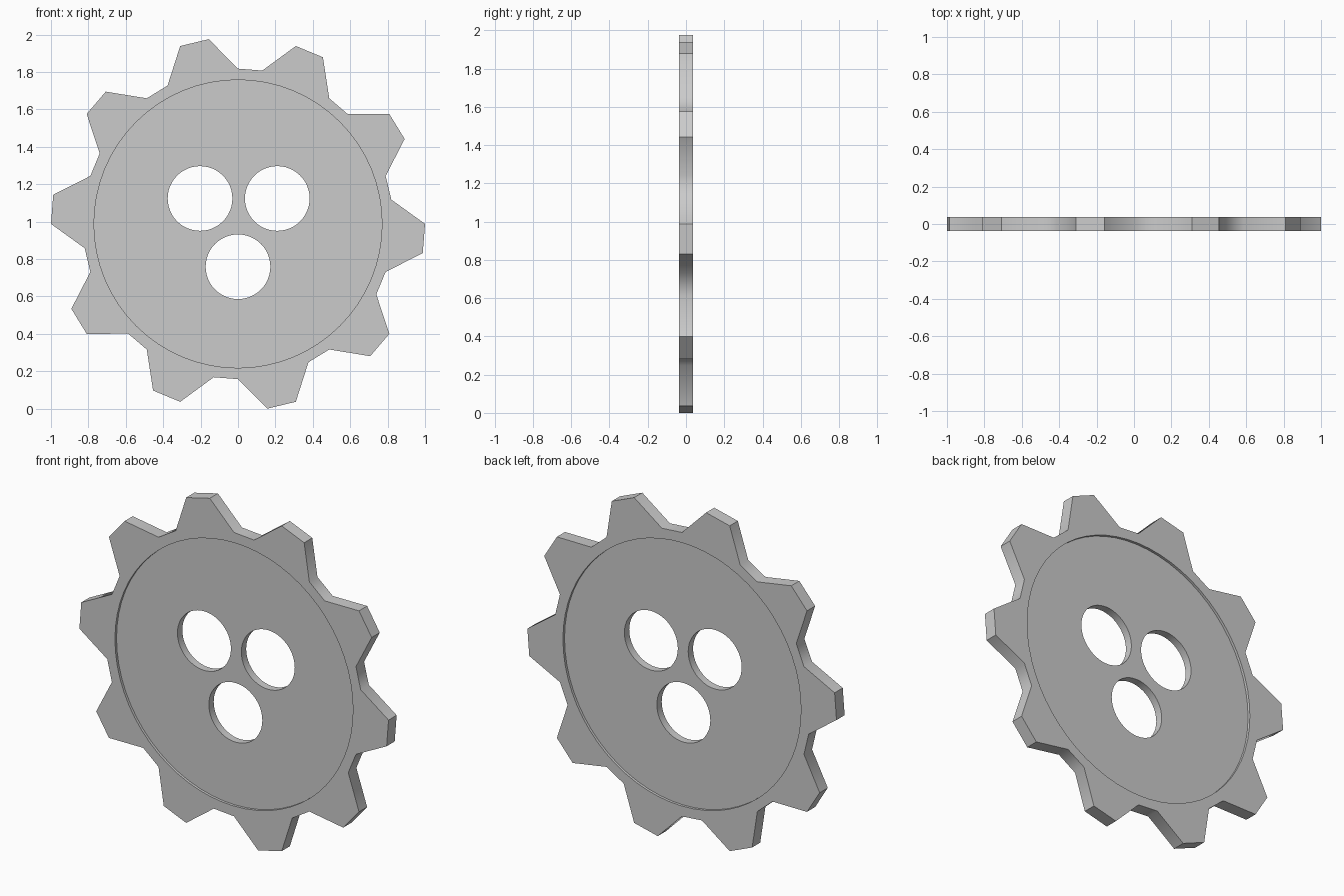
import bpy, bmesh
from math import sin, cos, radians, pi

if "Cube" in bpy.data.objects:
    bpy.data.objects.remove(bpy.data.objects["Cube"])

CZ = 0.988          # gear centre height
HALF = 0.0375       # half thickness of the toothed rim
WEB = 0.0225        # half thickness of the recessed web
TEETH = 10

# Toothed blank: two tip and two root points per tooth, extruded along y
bm = bmesh.new()
step = 360 / (TEETH * 4)
points = []
for i in range(TEETH * 4):
    r = 1.0 if i % 4 < 2 else 0.83
    a = radians(-i * step)
    points.append(bm.verts.new((r * cos(a), -HALF, r * sin(a))))
face = bm.faces.new(points)
ext = bmesh.ops.extrude_face_region(bm, geom=[face])
bmesh.ops.translate(bm, vec=(0, 2 * HALF, 0),
                    verts=[g for g in ext["geom"] if isinstance(g, bmesh.types.BMVert)])
bmesh.ops.recalc_face_normals(bm, faces=bm.faces)
mesh = bpy.data.meshes.new("gear_wheel")
bm.to_mesh(mesh)
bm.free()
gear = bpy.data.objects.new("gear_wheel", mesh)
gear.location.z = CZ
bpy.context.collection.objects.link(gear)


def cut_disc(name, x, y, z, radius, depth, sides):
    """Subtract a cylinder lying along y from the gear."""
    bpy.ops.mesh.primitive_cylinder_add(vertices=sides, radius=radius, depth=depth,
                                        location=(x, y, CZ + z), rotation=(pi / 2, 0, 0))
    cutter = bpy.context.object
    cutter.name = name
    cutter.hide_render = True
    mod = gear.modifiers.new(name, 'BOOLEAN')
    mod.operation = 'DIFFERENCE'
    mod.solver = 'EXACT'
    mod.object = cutter
    bpy.context.view_layer.objects.active = gear
    bpy.ops.object.modifier_apply(modifier=mod.name)
    bpy.data.objects.remove(cutter)


# Shallow round recess on both faces
for side in (-1, 1):
    cut_disc("recess_cutter", 0, side * (WEB + 0.05), 0, 0.77, 0.1, 64)

# Three through holes
for x, z in ((-0.203, 0.136), (0.21, 0.136), (0, -0.229)):
    cut_disc("hole_cutter", x, 0, z, 0.173, 0.3, 48)

# Smooth hole walls and tooth roots, crisp tips and rims
bpy.ops.object.select_all(action='DESELECT')
gear.select_set(True)
bpy.context.view_layer.objects.active = gear
bpy.ops.object.shade_smooth_by_angle(angle=radians(50))
